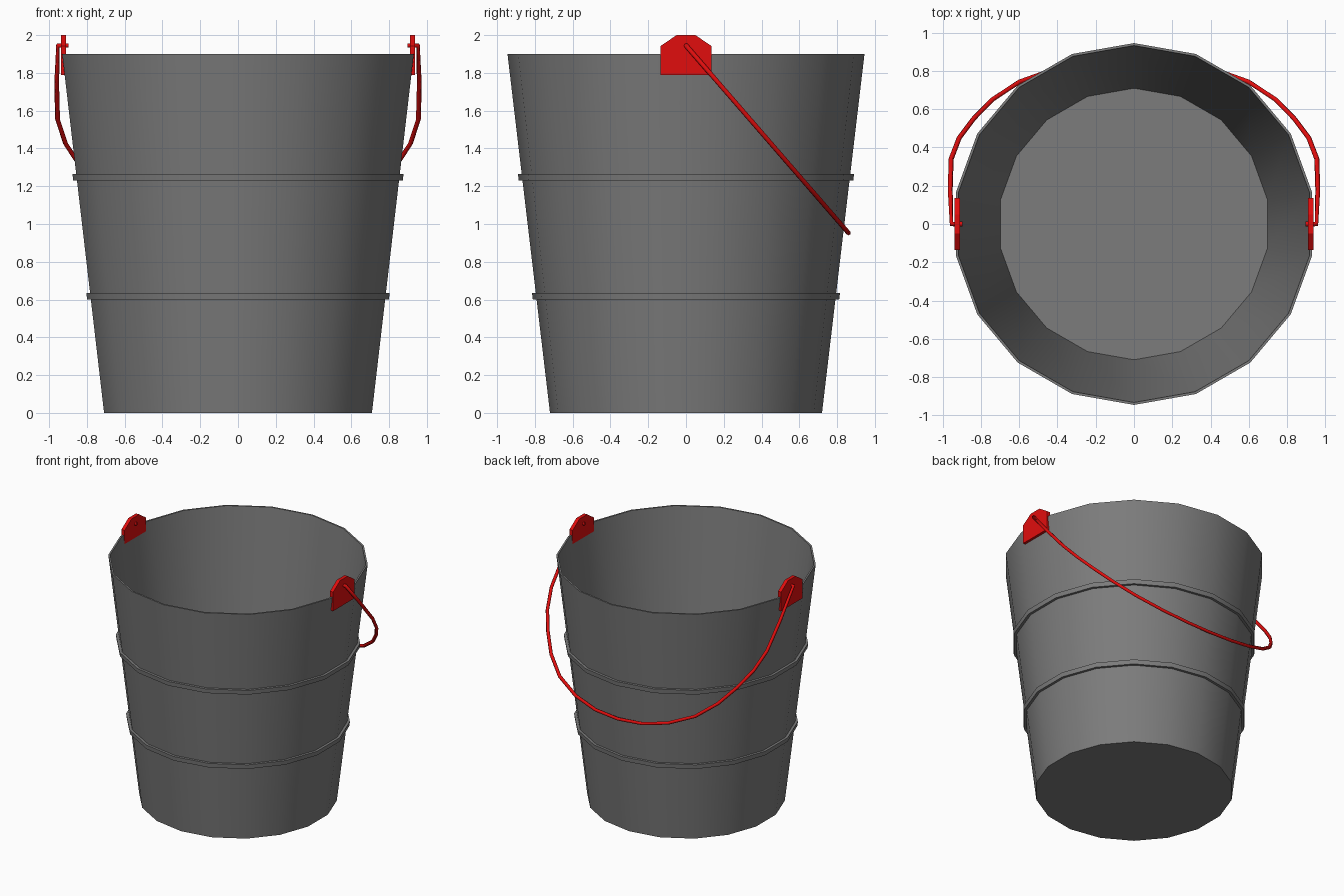
import bpy, bmesh, math

if "Cube" in bpy.data.objects:
    bpy.data.objects.remove(bpy.data.objects["Cube"])


def material(name, rgb):
    m = bpy.data.materials.new(name)
    m.diffuse_color = (*rgb, 1)
    m.use_nodes = True
    m.node_tree.nodes["Principled BSDF"].inputs["Base Color"].default_value = m.diffuse_color
    return m


grey = material("dark_grey_metal", (0.2, 0.2, 0.2))
red = material("red_metal", (0.75, 0.004, 0.004))


def add_object(name, bm, mat, smooth=False):
    bmesh.ops.recalc_face_normals(bm, faces=bm.faces[:])
    me = bpy.data.meshes.new(name)
    bm.to_mesh(me)
    bm.free()
    me.materials.append(mat)
    ob = bpy.data.objects.new(name, me)
    bpy.context.collection.objects.link(ob)
    if smooth:
        bpy.ops.object.select_all(action='DESELECT')
        ob.select_set(True)
        bpy.context.view_layer.objects.active = ob
        bpy.ops.object.shade_smooth_by_angle(angle=math.radians(30))
    return ob


# Bucket body: tapered 18-sided shell with two raised hoops
H, SIDES = 1.9, 18


def wall(z):
    return 0.72 + (0.945 - 0.72) * z / H


profile = [(wall(0), 0)]
for lo, hi in ((0.6, 0.635), (1.23, 1.265)):
    profile += [(wall(lo), lo), (wall(lo) + 0.02, lo),
                (wall(hi) + 0.02, hi), (wall(hi), hi)]
profile += [(wall(H), H), (wall(H) - 0.013, H), (wall(0.01) - 0.012, 0.01)]

bm = bmesh.new()
rings = []
for r, z in profile:
    rings.append([bm.verts.new((r * math.sin(2 * math.pi * i / SIDES),
                                r * math.cos(2 * math.pi * i / SIDES), z))
                  for i in range(SIDES)])
for a, b in zip(rings, rings[1:]):
    for i in range(SIDES):
        j = (i + 1) % SIDES
        bm.faces.new((a[i], a[j], b[j], b[i]))
bm.faces.new(rings[0])
bm.faces.new(rings[-1])
add_object("bucket_body", bm, grey, True)

# Handle brackets: upright plates with clipped top corners
outline = [(-0.135, 1.79), (0.135, 1.79), (0.135, 1.942),
           (0.05, 2.0), (-0.05, 2.0), (-0.135, 1.942)]
for side, name in ((-1, "left_bracket"), (1, "right_bracket")):
    bm = bmesh.new()
    f = bm.faces.new([bm.verts.new((side * 0.91, y, z)) for y, z in outline])
    ext = bmesh.ops.extrude_face_region(bm, geom=[f], use_keep_orig=True)
    verts = [v for v in ext["geom"] if isinstance(v, bmesh.types.BMVert)]
    bmesh.ops.translate(bm, verts=verts, vec=(side * 0.028, 0, 0))
    add_object(name, bm, red)

# Wire handle hanging down behind, in a sloping plane
half = [(0.897, 0), (0.953, 0), (0.96, 0.18), (0.955, 0.34), (0.913, 0.45),
        (0.838, 0.55), (0.74, 0.65), (0.6, 0.742), (0.41, 0.81), (0.21, 0.848)]
path = half + [(0, 0.86)] + [(-x, y) for x, y in reversed(half)]
cu = bpy.data.curves.new("handle", 'CURVE')
cu.dimensions = '3D'
cu.bevel_depth = 0.013
cu.bevel_resolution = 1
cu.use_fill_caps = True
sp = cu.splines.new('POLY')
sp.points.add(len(path) - 1)
for p, (x, y) in zip(sp.points, path):
    p.co = (x, y, 1.945 - y * 1.154, 1)
cu.materials.append(red)
handle = bpy.data.objects.new("handle", cu)
bpy.context.collection.objects.link(handle)
bpy.ops.object.select_all(action='DESELECT')
handle.select_set(True)
bpy.context.view_layer.objects.active = handle
bpy.ops.object.convert(target='MESH')
